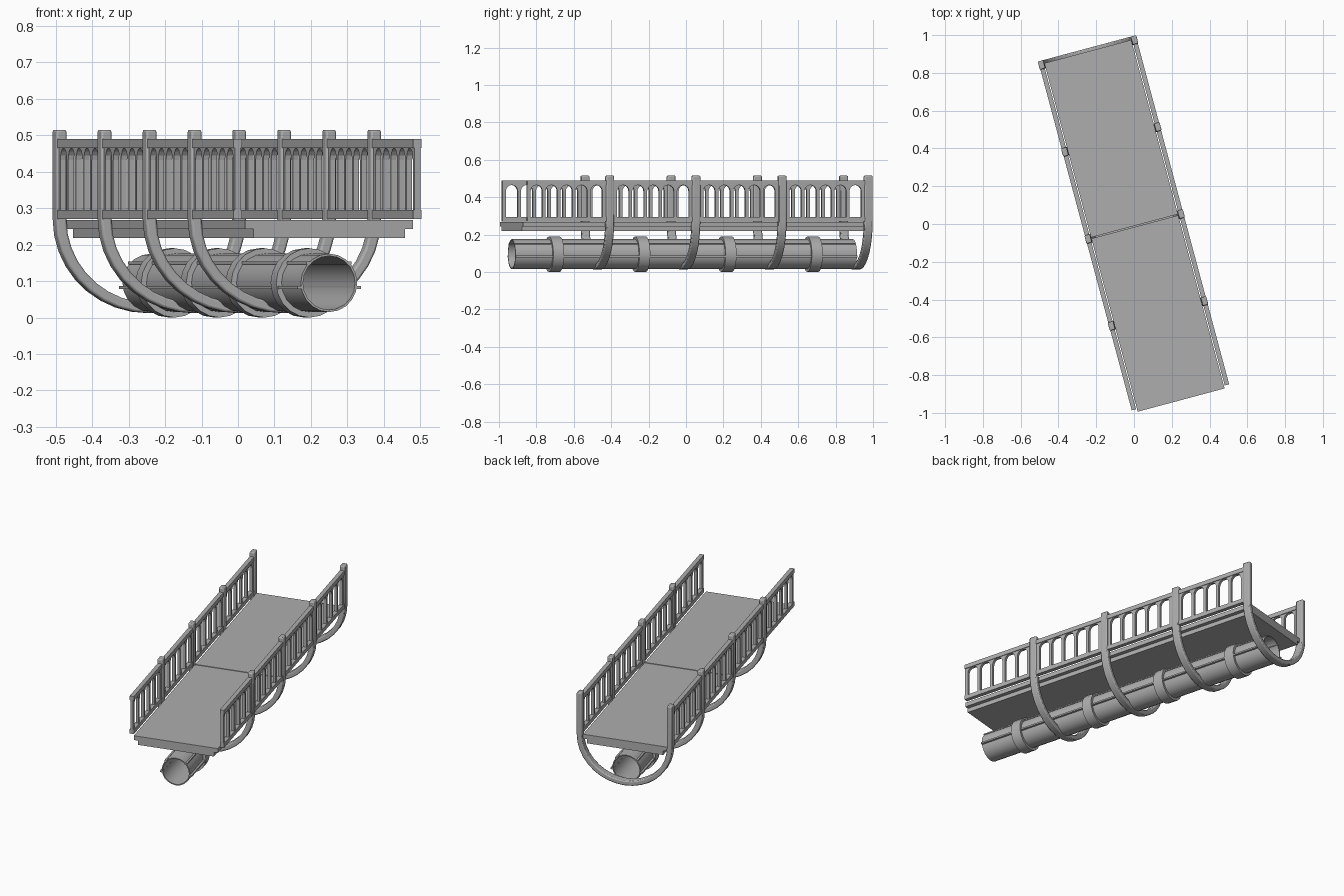
import bpy, bmesh, math
from mathutils import Matrix, Vector

cube = bpy.data.objects.get("Cube")
if cube:
    bpy.data.objects.remove(cube, do_unlink=True)

grey = bpy.data.materials.new("plain grey")
grey.use_nodes = True
grey.diffuse_color = (0.42, 0.42, 0.42, 1)
grey.node_tree.nodes["Principled BSDF"].inputs["Base Color"].default_value = grey.diffuse_color

TURN = Matrix.Rotation(math.radians(15), 4, 'Z')   # whole bridge stands askew
BAY = 0.477
HOOPS = [0.94 - BAY * i for i in range(4)]
FRONT = -0.95
PIPE_Z = 0.095


def finish(name, bm, smooth=False, bevel=0):
    bmesh.ops.recalc_face_normals(bm, faces=bm.faces)
    mesh = bpy.data.meshes.new(name)
    bm.to_mesh(mesh)
    bm.free()
    mesh.materials.append(grey)
    ob = bpy.data.objects.new(name, mesh)
    bpy.context.collection.objects.link(ob)
    ob.matrix_world = TURN
    if bevel:
        mod = ob.modifiers.new("Bevel", 'BEVEL')
        mod.width, mod.segments, mod.angle_limit = bevel, 2, math.radians(50)
    if smooth:
        bpy.ops.object.select_all(action='DESELECT')
        ob.select_set(True)
        bpy.context.view_layer.objects.active = ob
        bpy.ops.object.shade_smooth_by_angle(angle=math.radians(35))
    return ob


def add_box(bm, x0, x1, y0, y1, z0, z1):
    mid = Vector((x0 + x1, y0 + y1, z0 + z1)) / 2
    size = Matrix.Diagonal((x1 - x0, y1 - y0, z1 - z0, 1))
    bmesh.ops.create_cube(bm, size=1, matrix=Matrix.Translation(mid) @ size)


def box(name, *ends):
    bm = bmesh.new()
    add_box(bm, *ends)
    return finish(name, bm)


def extrude(bm, faces, direction):
    out = bmesh.ops.extrude_face_region(bm, geom=faces)
    bmesh.ops.translate(bm, vec=direction,
                        verts=[v for v in out["geom"] if isinstance(v, bmesh.types.BMVert)])


# Deck: two boards over a narrower continuous bed
box("deck_front", -0.238, 0.238, -0.965, -0.016, 0.243, 0.268)
box("deck_back", -0.238, 0.238, -0.010, 0.945, 0.243, 0.268)
box("deck_bed", -0.215, 0.215, -0.965, 0.945, 0.218, 0.243)


# Hoops: two posts joined by a half ring under the pipe
def hoop(name, y):
    bm = bmesh.new()
    steps = 18
    pairs = [((-0.27, 0.515), (-0.24, 0.515))]
    for i in range(steps + 1):
        a = math.pi + math.pi * i / steps
        c, s = math.cos(a), math.sin(a)
        pairs.append(((0.27 * c, 0.27 + 0.258 * s), (0.24 * c, 0.27 + 0.23 * s)))
    pairs.append(((0.27, 0.515), (0.24, 0.515)))
    rows = [[bm.verts.new((x, y - 0.0225, z)) for x, z in p] for p in pairs]
    faces = [bm.faces.new((a[0], b[0], b[1], a[1])) for a, b in zip(rows, rows[1:])]
    extrude(bm, faces, (0, 0.045, 0))
    finish(name, bm, smooth=True, bevel=0.006)


for i, y in enumerate(HOOPS):
    hoop(f"hoop_{i + 1}", y)


# Railing panel: comb of bars with arched gaps, cut from one outline
def panel(name, side, y0, y1, gaps=5):
    bm = bmesh.new()
    low, spring, top = 0.28, 0.432, 0.47
    gap, pitch = 0.066, 0.083
    start = (y0 + y1) / 2 - pitch * (gaps - 1) / 2
    outline = [(y0, low), (y0, top), (y1, top), (y1, low)]
    for i in reversed(range(gaps)):
        mid = start + i * pitch
        outline.append((mid + gap / 2, low))
        for k in range(9):
            a = math.pi * k / 8
            outline.append((mid + gap / 2 * math.cos(a), spring + gap / 2 * math.sin(a)))
        outline.append((mid - gap / 2, low))
    face = bm.faces.new([bm.verts.new((side * 0.255 - 0.008, y, z)) for y, z in outline])
    extrude(bm, [face], (0.016, 0, 0))
    finish(name, bm)


ends = HOOPS + [FRONT - 0.0225]
for side, label in ((1, "left"), (-1, "right")):
    for i in range(4):
        panel(f"{label}_railing_{i + 1}", side, ends[i + 1] + 0.0225, ends[i] - 0.0225)
    x = side * 0.255
    box(f"{label}_handrail", x - 0.012, x + 0.012, FRONT, HOOPS[0], 0.465, 0.490)
    box(f"{label}_bottom_rail", x - 0.012, x + 0.012, FRONT, HOOPS[0], 0.270, 0.295)


# Hollow tube along the length
def tube(name, outer, inner, y0, y1, sides=20):
    bm = bmesh.new()
    rings = []
    for r, y in ((outer, y0), (outer, y1), (inner, y1), (inner, y0)):
        rings.append([bm.verts.new((r * math.cos(math.tau * k / sides), y,
                                    PIPE_Z + r * math.sin(math.tau * k / sides)))
                      for k in range(sides)])
    for j in range(4):
        a, b = rings[j], rings[(j + 1) % 4]
        for k in range(sides):
            n = (k + 1) % sides
            bm.faces.new((a[k], a[n], b[n], b[k]))
    return finish(name, bm, smooth=True)


tube("pipe", 0.08, 0.074, -0.965, 0.925)
for i, y in enumerate(HOOPS):
    tube(f"pipe_collar_{i + 1}", 0.095, 0.078, y - BAY / 2 - 0.03, y - BAY / 2 + 0.03)

# Thin seams along the pipe
bm = bmesh.new()
for side in (-1, 1):
    add_box(bm, *sorted((side * 0.072, side * 0.09)), -0.965, 0.925, 0.078, 0.087)
    add_box(bm, *sorted((side * 0.050, side * 0.064)), -0.965, 0.925, 0.146, 0.153)
finish("pipe_seams", bm)
